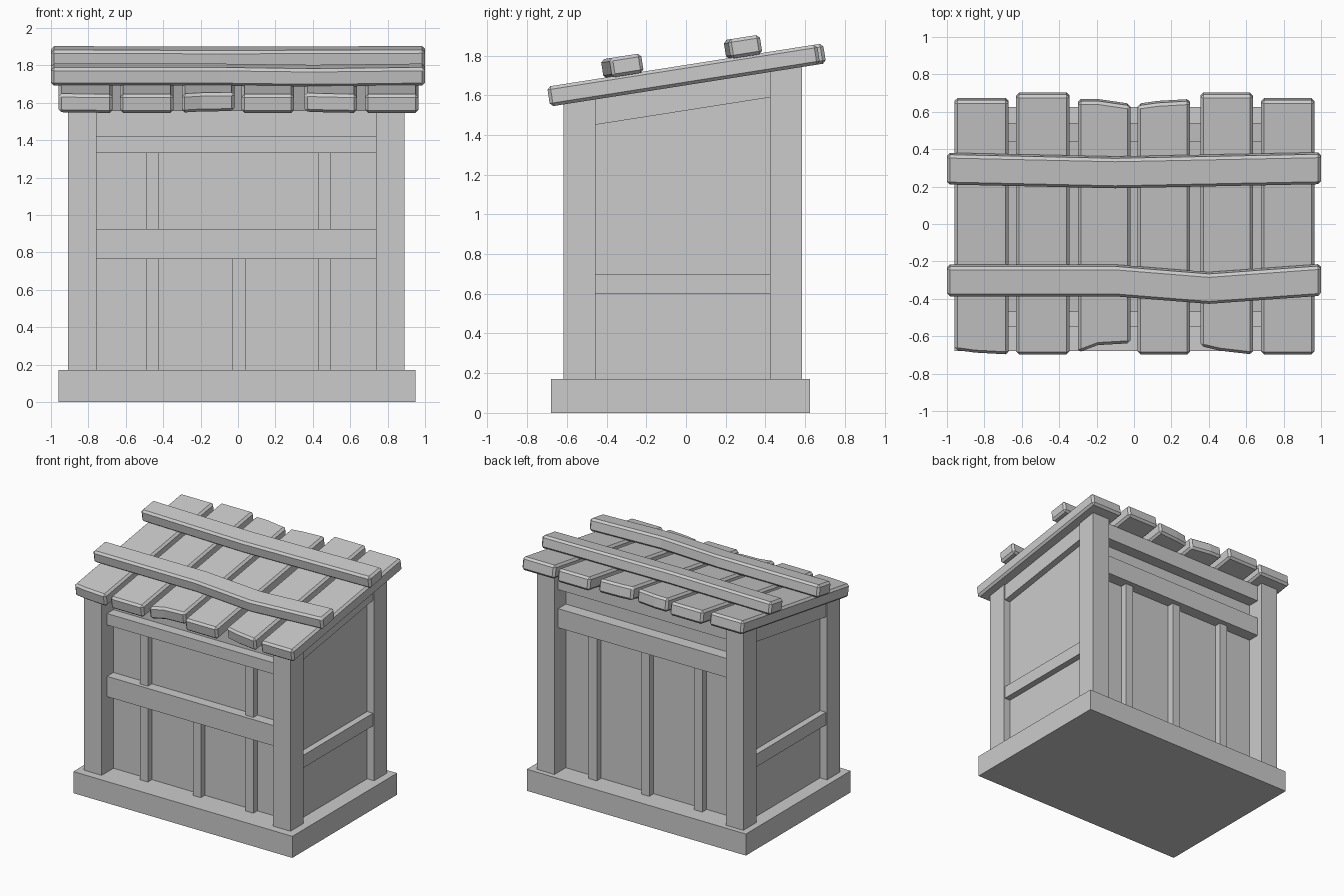
import bpy, bmesh

if "Cube" in bpy.data.objects:
    bpy.data.objects.remove(bpy.data.objects["Cube"])

SLOPE = 0.157
CX = -0.01                       # centre of the shed body in x


def roof_top(y):
    return 1.753 + SLOPE * y


def roof_under(offset):
    return lambda y: 1.653 + SLOPE * y + offset


def make_object(name, verts, faces, bevel=0):
    mesh = bpy.data.meshes.new(name)
    mesh.from_pydata(verts, [], faces)
    bm = bmesh.new()
    bm.from_mesh(mesh)
    bmesh.ops.recalc_face_normals(bm, faces=bm.faces)
    bm.to_mesh(mesh)
    bm.free()
    ob = bpy.data.objects.new(name, mesh)
    bpy.context.collection.objects.link(ob)
    if bevel:
        mod = ob.modifiers.new("bevel", 'BEVEL')
        mod.width = bevel
        mod.segments = 1
        mod.limit_method = 'ANGLE'
    return ob


def block(name, x, y, bottom, top):
    """Box whose bottom and top are heights or functions of y."""
    corners = [(x[0], y[0]), (x[1], y[0]), (x[1], y[1]), (x[0], y[1])]
    verts = [(cx, cy, h(cy) if callable(h) else h)
             for h in (bottom, top) for cx, cy in corners]
    faces = [(3, 2, 1, 0), (4, 5, 6, 7)]
    faces += [(i, (i + 1) % 4, (i + 1) % 4 + 4, i + 4) for i in range(4)]
    return make_object(name, verts, faces)


def roof_board(name, front, back, low, high, bevel=0.016):
    """Board on the roof slope between matching front and back edge points."""
    verts, faces = [], []
    for (fx, fy), (bx, by) in zip(front, back):
        for px, py, d in ((fx, fy, low), (bx, by, low), (bx, by, high), (fx, fy, high)):
            verts.append((px, py - SLOPE * d, roof_top(py) + d))
    n = len(front)
    for i in range(n - 1):
        a, b = 4 * i, 4 * i + 4
        faces += [(a + k, a + (k + 1) % 4, b + (k + 1) % 4, b + k) for k in range(4)]
    faces += [(0, 1, 2, 3), tuple(4 * n - 1 - k for k in range(4))]
    return make_object(name, verts, faces, bevel)


# Base slab and recessed wall core
block("base", (-0.96, 0.95), (-0.68, 0.625), 0, 0.17)
block("walls", (-0.85, 0.83), (-0.47, 0.445), 0.15, roof_under(-0.02))

# Corner posts and side rails, on both sides
for side, label in ((-1, "left"), (1, "right")):
    def span(a, b):
        return sorted((CX + side * a, CX + side * b))
    block(label + "_front_post", span(0.747, 0.90), (-0.617, -0.457), 0.16, roof_under(0.01))
    block(label + "_back_post", span(0.747, 0.90), (0.424, 0.585), 0.16, roof_under(0.01))
    block(label + "_side_rail", span(0.82, 0.89), (-0.46, 0.43), 0.60, 0.70)
    block(label + "_side_top_beam", span(0.82, 0.89), (-0.46, 0.43),
          roof_under(-0.13), roof_under(0.005))

# Front and back rails
RX = (-0.78, 0.76)
block("front_middle_rail", RX, (-0.55, -0.46), 0.765, 0.925)
block("front_upper_rail", RX, (-0.55, -0.46), 1.33, 1.42)
block("back_upper_rail", RX, (0.44, 0.54), 1.31, 1.46)
block("back_top_beam", RX, (0.44, 0.54), 1.61, roof_under(0.0))

# Vertical battens on the walls
for i, x in enumerate((-0.457, 0.005, 0.463)):
    sx = (x - 0.035, x + 0.035)
    block(f"front_lower_stud_{i}", sx, (-0.52, -0.46), 0.16, 0.78)
    if i != 1:
        block(f"front_upper_stud_{i}", sx, (-0.52, -0.46), 0.90, 1.35)
    block(f"back_stud_{i}", sx, (0.44, 0.50), 0.16, 1.33)

# Roof planks: x range, then y at left / middle / right of the front and back ends
planks = [
    (-0.96, -0.67, (-0.675, -0.69, -0.70), (0.67, 0.67, 0.67)),
    (-0.63, -0.345, (-0.70, -0.70, -0.70), (0.70, 0.70, 0.70)),
    (-0.30, -0.02, (-0.69, -0.65, -0.64), (0.665, 0.665, 0.64)),
    (0.02, 0.30, (-0.70, -0.70, -0.70), (0.64, 0.655, 0.665)),
    (0.355, 0.635, (-0.655, -0.68, -0.70), (0.70, 0.70, 0.70)),
    (0.68, 0.965, (-0.70, -0.70, -0.70), (0.67, 0.67, 0.67)),
]
for i, (x0, x1, fy, by) in enumerate(planks):
    xs = (x0, x0 + 0.38 * (x1 - x0), x1)
    roof_board(f"roof_plank_{i}", list(zip(xs, fy)),
               [(x, y - 0.01) for x, y in zip(xs, by)], -0.1, 0.0)

# Crooked cross boards on top of the roof
crossbars = {
    "front_roof_crossbar": [(-1, -0.30), (-0.1, -0.30), (0.4, -0.34), (1, -0.297)],
    "back_roof_crossbar": [(-1, 0.298), (-0.1, 0.278), (1, 0.3)],
}
for name, path in crossbars.items():
    roof_board(name, [(x, y - 0.075) for x, y in path],
               [(x, y + 0.085) for x, y in path], -0.005, 0.092)
